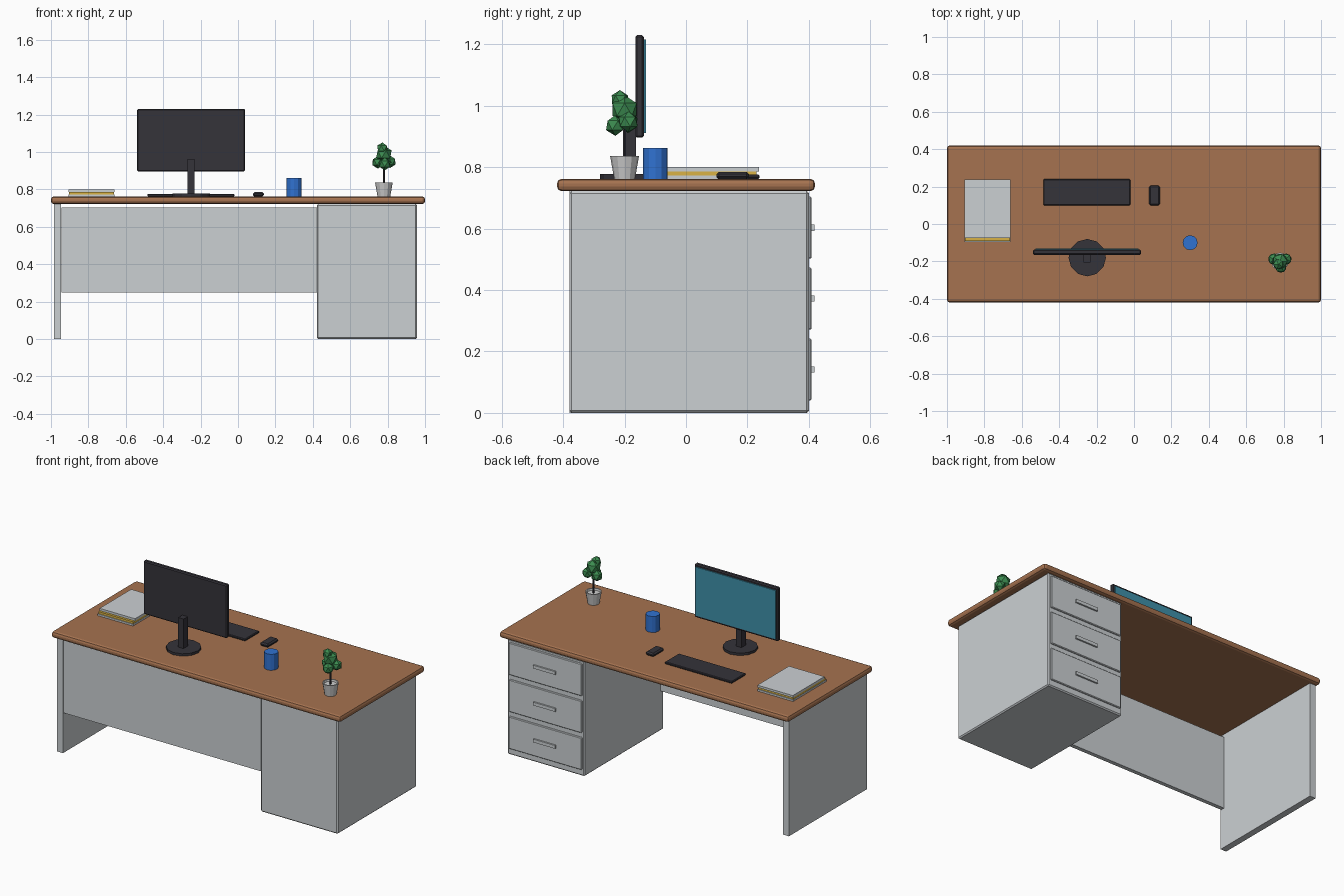
import bpy
import math
from mathutils import Vector

cube = bpy.data.objects.get("Cube")
if cube:
    bpy.data.objects.remove(cube, do_unlink=True)


def material(name, rgb):
    m = bpy.data.materials.new(name)
    m.use_nodes = True
    m.diffuse_color = (*rgb, 1)
    m.node_tree.nodes["Principled BSDF"].inputs["Base Color"].default_value = (*rgb, 1)
    return m


wood = material("brown wood", (0.38, 0.17, 0.08))
grey = material("light grey", (0.60, 0.63, 0.65))
dark = material("dark plastic", (0.035, 0.033, 0.042))
teal = material("teal screen", (0.05, 0.28, 0.40))
blue = material("blue ceramic", (0.03, 0.17, 0.64))
green = material("leaf green", (0.045, 0.26, 0.08))
yellow = material("yellow cover", (0.70, 0.45, 0.06))
pot_white = material("pot white", (0.62, 0.62, 0.62))


def finish(name, mat, bevel=0, segments=1):
    ob = bpy.context.object
    ob.name = ob.data.name = name
    ob.data.materials.append(mat)
    if bevel:
        mod = ob.modifiers.new("bevel", 'BEVEL')
        mod.width, mod.segments = bevel, segments
    return ob


def box(name, mat, x, y, z, bevel=0, segments=1):
    """Box from (min, max) ranges on each axis."""
    lo, hi = Vector((x[0], y[0], z[0])), Vector((x[1], y[1], z[1]))
    bpy.ops.mesh.primitive_cube_add(size=1, location=(lo + hi) / 2)
    ob = bpy.context.object
    for v in ob.data.vertices:
        v.co = v.co * (hi - lo)
    return finish(name, mat, bevel, segments)


def lathe(name, mat, x, y, profile, sides):
    """Turned solid from (radius, height) points, capped at both ends."""
    verts, faces = [], []
    for r, z in profile:
        for i in range(sides):
            a = math.tau * i / sides
            verts.append((r * math.cos(a), r * math.sin(a), z))
    for k in range(len(profile) - 1):
        for i in range(sides):
            j = (i + 1) % sides
            faces.append((k * sides + i, k * sides + j, (k + 1) * sides + j, (k + 1) * sides + i))
    faces.append(list(range(sides))[::-1])
    faces.append([len(verts) - sides + i for i in range(sides)])
    me = bpy.data.meshes.new(name)
    me.from_pydata(verts, [], faces)
    ob = bpy.data.objects.new(name, me)
    ob.location = (x, y, 0)
    bpy.context.collection.objects.link(ob)
    me.materials.append(mat)
    return ob


TOP = 0.762

# Desk: worktop, side panel, front panel, pedestal
box("worktop", wood, (-1, 1), (-0.42, 0.42), (0.722, TOP), 0.015, 2)
box("side_panel", grey, (-0.985, -0.945), (-0.38, 0.39), (0, 0.722))
box("front_panel", grey, (-0.945, 0.422), (-0.375, -0.35), (0.25, 0.703))
box("pedestal", grey, (0.422, 0.956), (-0.38, 0.40), (0, 0.722), 0.007)

# Drawers with bar handles
for i in range(3):
    z = 0.04 + 0.231 * i
    box(f"drawer_{i + 1}", grey, (0.437, 0.941), (0.39, 0.409), (z, z + 0.202), 0.004)
    box(f"drawer_handle_{i + 1}", grey, (0.612, 0.766), (0.405, 0.419), (z + 0.091, z + 0.111))

# Monitor
box("monitor_body", dark, (-0.54, 0.038), (-0.165, -0.137), (0.896, 1.23), 0.006)
box("monitor_screen", teal, (-0.527, 0.025), (-0.139, -0.131), (0.911, 1.215))
box("monitor_neck", dark, (-0.27, -0.233), (-0.205, -0.163), (0.77, 0.962))
lathe("monitor_base", dark, -0.25, -0.18, [(0.1, TOP), (0.1, 0.777)], 12)

# Keyboard and mouse
box("keyboard", dark, (-0.485, -0.02), (0.10, 0.24), (TOP, 0.776), 0.004)
box("mouse", dark, (0.08, 0.138), (0.10, 0.205), (TOP, 0.785), 0.008)

# Mug
lathe("mug", blue, 0.30, -0.10, [(0.04, TOP), (0.04, 0.862)], 12)

# Stack of books
box("book_bottom", grey, (-0.905, -0.66), (-0.095, 0.235), (TOP, 0.773))
box("book_middle", yellow, (-0.903, -0.662), (-0.09, 0.23), (0.773, 0.786))
box("book_top", grey, (-0.905, -0.66), (-0.075, 0.237), (0.786, 0.80))

# Potted plant
PX, PY = 0.78, -0.20
lathe("plant_pot", pot_white, PX, PY,
      [(0.034, TOP), (0.047, 0.836), (0.04, 0.836), (0.038, 0.824)], 12)
lathe("plant_stem", dark, PX, PY, [(0.005, 0.82), (0.005, 0.96)], 6)
leaves = [(0, 0, 0.988, 0.046), (-0.008, -0.015, 1.02, 0.031), (-0.032, 0.012, 0.945, 0.034),
          (0.032, 0.012, 0.948, 0.034), (0.005, -0.03, 0.936, 0.034)]
for i, (dx, dy, z, r) in enumerate(leaves):
    bpy.ops.mesh.primitive_ico_sphere_add(subdivisions=1, radius=r,
                                          location=(PX + dx, PY + dy, z),
                                          rotation=(0, 0, 0.7 * i))
    finish(f"foliage_{i + 1}", green)
